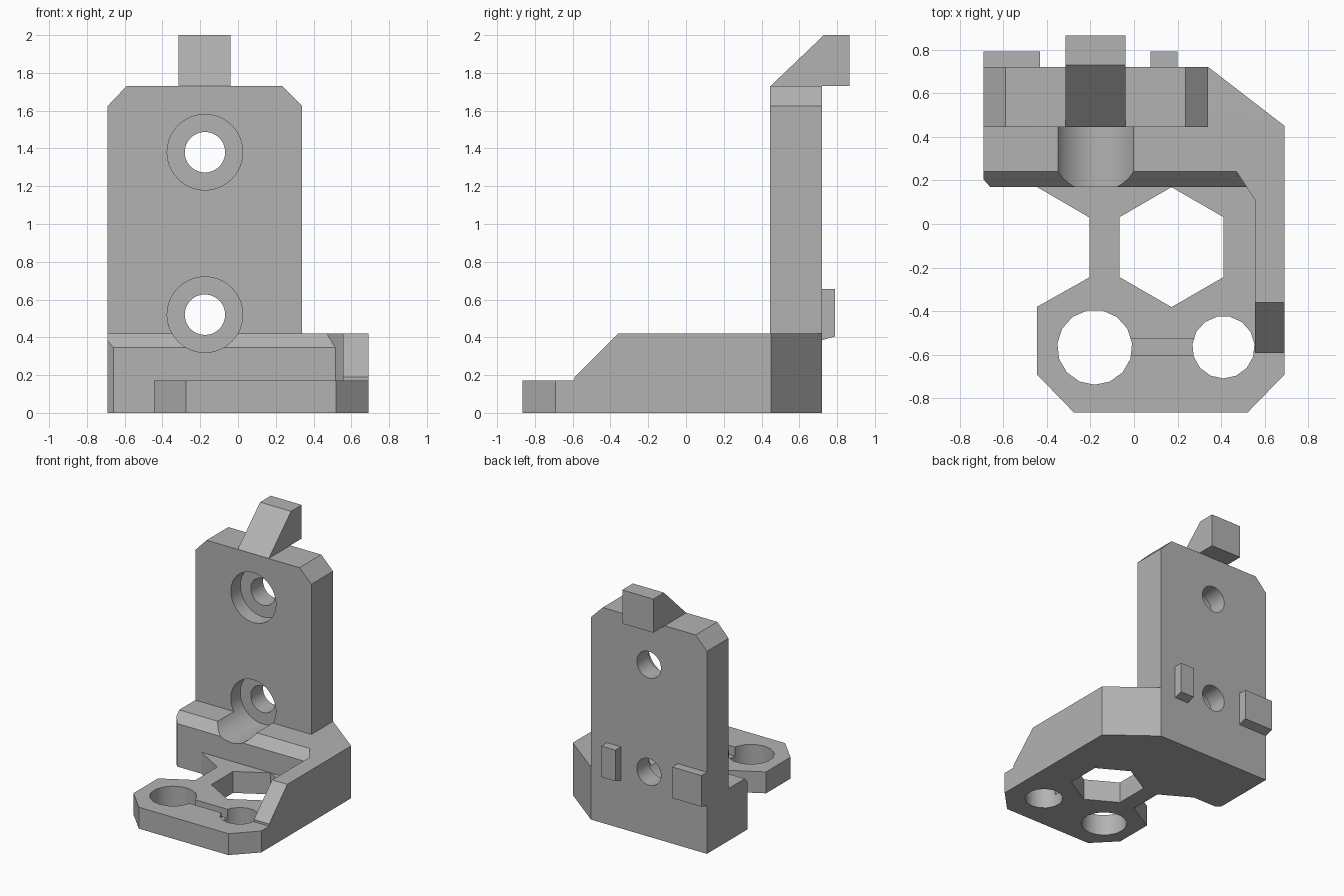
import bpy, bmesh, math
from mathutils import Vector

old = bpy.data.objects.get("Cube")
if old:
    bpy.data.objects.remove(old, do_unlink=True)

grey = bpy.data.materials.new("plain grey")
grey.use_nodes = True
COLOUR = (0.45, 0.45, 0.45, 1)
grey.diffuse_color = COLOUR
grey.node_tree.nodes["Principled BSDF"].inputs["Base Color"].default_value = COLOUR


def prism(name, outline, axis, lo, hi):
    """Extrude a 2D outline along x (yz outline), y (xz outline) or z (xy outline)."""
    bm = bmesh.new()
    place = {"x": lambda a, b: (lo, a, b),
             "y": lambda a, b: (a, lo, b),
             "z": lambda a, b: (a, b, lo)}[axis]
    face = bm.faces.new([bm.verts.new(place(a, b)) for a, b in outline])
    step = Vector([hi - lo if axis == k else 0 for k in "xyz"])
    result = bmesh.ops.extrude_face_region(bm, geom=[face])
    verts = [g for g in result["geom"] if isinstance(g, bmesh.types.BMVert)]
    bmesh.ops.translate(bm, verts=verts, vec=step)
    bmesh.ops.recalc_face_normals(bm, faces=bm.faces)
    mesh = bpy.data.meshes.new(name)
    bm.to_mesh(mesh)
    bm.free()
    mesh.materials.append(grey)
    obj = bpy.data.objects.new(name, mesh)
    bpy.context.collection.objects.link(obj)
    return obj


def circle(cx, cy, r, sides, start=90):
    angles = [math.radians(start) + math.tau * i / sides for i in range(sides)]
    return [(cx + r * math.cos(a), cy + r * math.sin(a)) for a in angles]


def rect(a0, a1, b0, b1):
    return [(a0, b0), (a1, b0), (a1, b1), (a0, b1)]


def activate(obj):
    bpy.ops.object.select_all(action="DESELECT")
    obj.select_set(True)
    bpy.context.view_layer.objects.active = obj


def cut(obj, cutters):
    activate(obj)
    for cutter in cutters:
        mod = obj.modifiers.new("cut", "BOOLEAN")
        mod.operation, mod.solver, mod.object = "DIFFERENCE", "EXACT", cutter
        bpy.ops.object.modifier_apply(modifier=mod.name)
    bpy.ops.object.shade_smooth_by_angle(angle=math.radians(30))


# Main parts
plate_edge = [(0.555, -0.59), (0.555, 0.11), (0.516, 0.17)]
body = prism("base_block", [(-0.69, 0.72), (-0.69, 0.205), (-0.66, 0.17)]
             + plate_edge[::-1]
             + [(0.69, -0.59), (0.69, 0.45), (0.34, 0.72)], "z", 0, 0.42)
foot = prism("foot_plate", [(-0.445, 0.17), (-0.205, 0.03), (-0.205, -0.245),
                            (-0.445, -0.38), (-0.445, -0.69), (-0.275, -0.865),
                            (0.52, -0.865), (0.69, -0.69), (0.69, -0.59)]
             + plate_edge, "z", 0, 0.172)
back = prism("back_plate", [(-0.69, 0.42), (0.34, 0.42), (0.34, 1.625), (0.235, 1.73),
                            (-0.59, 1.73), (-0.69, 1.625)], "y", 0.445, 0.72)
prism("top_hook", [(0.447, 1.73), (0.73, 2), (0.865, 2), (0.865, 1.73)], "x", -0.315, -0.04)

# Locating tabs on the back
tab = [(0.72, 0.385), (0.79, 0.405), (0.79, 0.655), (0.72, 0.655)]
prism("right_tab", tab, "x", -0.69, -0.43)
prism("left_tab", tab, "x", 0.075, 0.2)

# Bolt holes with counterbores
bolts = []
for z in (0.52, 1.38):
    bolts.append(prism("bolt_cutter", circle(-0.175, z, 0.107, 48), "y", 0.3, 0.9))
    bolts.append(prism("counterbore_cutter", circle(-0.175, z, 0.2, 64), "y", 0, 0.565))

# Bevel along the block front, ending on the slanted inner corner
bevel = prism("bevel_cutter", [(0.14, 0.313), (0.3, 0.484), (0.14, 0.484)], "x", -0.8, 0.5)
for v in bevel.data.vertices:
    if v.co.x > 0:
        v.co.x = 0.47 + (0.24 - v.co.y) * 0.655
slope = prism("slope_cutter", [(-0.7, 0.08), (-0.26, 0.52), (-0.7, 0.52)], "x", 0.5, 0.8)

# Openings in the foot
openings = [
    prism("hex_cutter", circle(0.172, -0.106, 0.275, 6), "z", -0.1, 0.3),
    prism("large_hole_cutter", circle(-0.18, -0.565, 0.172, 15, 270), "z", -0.1, 0.3),
    prism("small_hole_cutter", circle(0.41, -0.565, 0.143, 15, 270), "z", -0.1, 0.3),
    prism("groove_cutter", rect(-0.1, 0.4, -0.6, -0.525), "z", 0.1, 0.3)]

cut(body, bolts[:2] + [bevel, slope])
cut(back, bolts)
cut(foot, openings)
for helper in bolts + [bevel, slope] + openings:
    bpy.data.objects.remove(helper, do_unlink=True)
